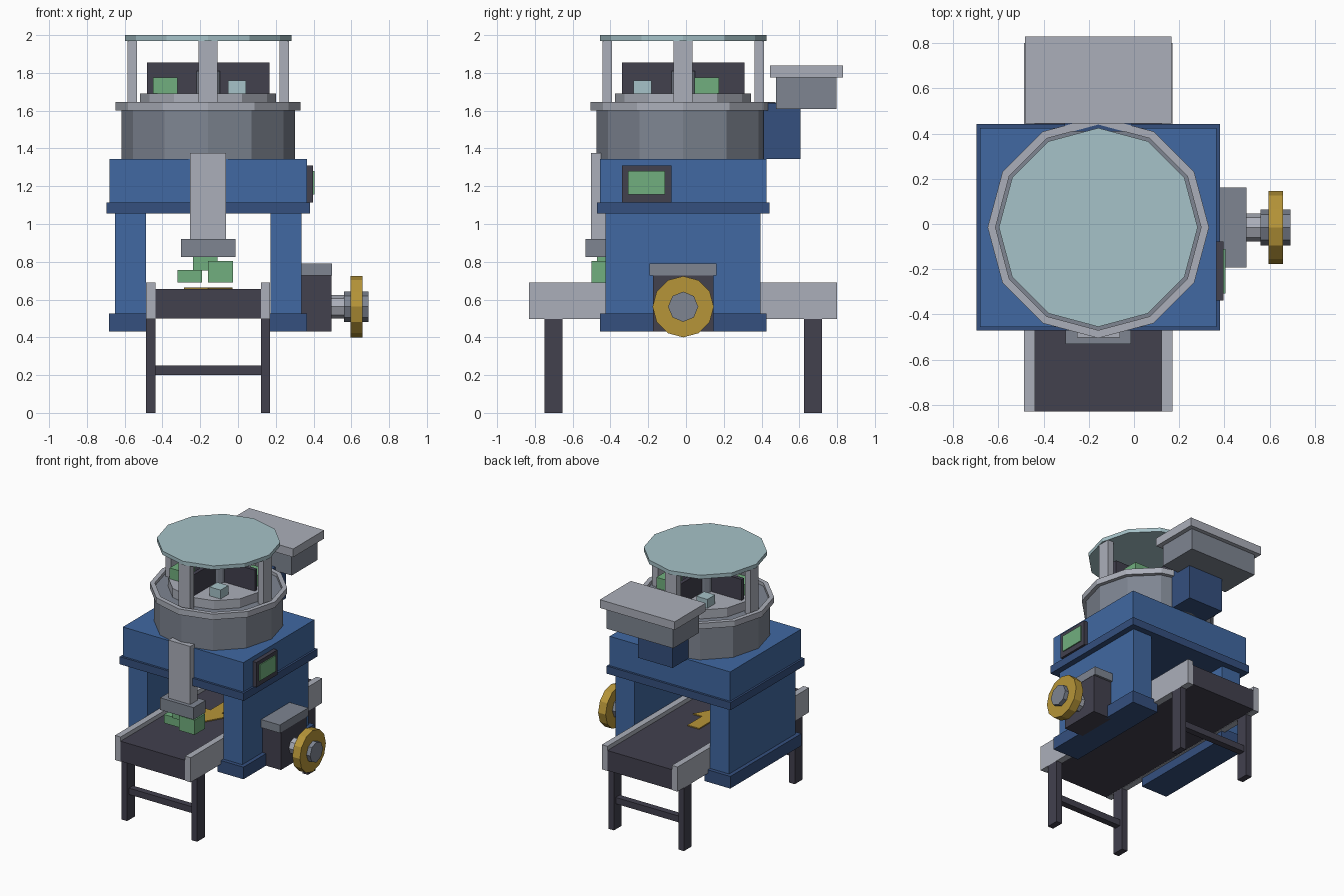
import bpy
import bmesh
from math import cos, sin, tau, pi

if "Cube" in bpy.data.objects:
    bpy.data.objects.remove(bpy.data.objects["Cube"])

CX, CY = -0.158, -0.015      # centre axis of the machine body


def material(name, rgb):
    m = bpy.data.materials.new(name)
    m.use_nodes = True
    m.diffuse_color = (*rgb, 1)
    m.node_tree.nodes["Principled BSDF"].inputs["Base Color"].default_value = (*rgb, 1)
    return m


BLUE = material("body blue", (0.052, 0.14, 0.36))
NAVY = material("trim navy", (0.035, 0.08, 0.21))
LIGHT = material("light grey metal", (0.41, 0.43, 0.49))
GREY = material("mid grey metal", (0.21, 0.235, 0.285))
DARK = material("dark charcoal", (0.054, 0.052, 0.076))
GLASS = material("pale glass", (0.38, 0.54, 0.58))
GREEN = material("product green", (0.165, 0.43, 0.21))
GOLD = material("brass yellow", (0.47, 0.30, 0.04))


def finish(name, bm, mat):
    bmesh.ops.recalc_face_normals(bm, faces=bm.faces)
    me = bpy.data.meshes.new(name)
    bm.to_mesh(me)
    bm.free()
    me.materials.append(mat)
    ob = bpy.data.objects.new(name, me)
    bpy.context.collection.objects.link(ob)
    return ob


def box(name, x, y, z, mat):
    """Box from (min, max) ranges on each axis."""
    bm = bmesh.new()
    bmesh.ops.create_cube(bm, size=1)
    for v in bm.verts:
        v.co = [r[0] if c < 0 else r[1] for c, r in zip(v.co, (x, y, z))]
    return finish(name, bm, mat)


def around(centre, half):
    return (centre - half, centre + half)


def lathe(name, profile, mat, sides=12):
    """Spin a closed (radius, height) outline about the machine axis."""
    bm = bmesh.new()
    rings = [[bm.verts.new((CX + r * cos(tau * i / sides), CY + r * sin(tau * i / sides), z))
              for r, z in profile] for i in range(sides)]
    n = len(profile)
    for i in range(sides):
        a, b = rings[i], rings[(i + 1) % sides]
        for j in range(n):
            k = (j + 1) % n
            bm.faces.new((a[j], b[j], b[k], a[k]))
    return finish(name, bm, mat)


def disc(name, radius, z, mat, sides=12):
    bm = bmesh.new()
    bmesh.ops.create_cone(bm, cap_ends=True, segments=sides, radius1=radius,
                          radius2=radius, depth=z[1] - z[0])
    ob = finish(name, bm, mat)
    ob.location = (CX, CY, sum(z) / 2)
    return ob


def axle(name, radius, x, mat, sides):
    """Cylinder lying along x at the drive wheel height."""
    ob = disc(name, radius, x, mat, sides)
    ob.rotation_euler = (0, pi / 2, 0)
    ob.location = (sum(x) / 2, CY, 0.562)
    return ob


# Body: two pillars on feet carry the upper housing
for side, label in ((-1, "right"), (1, "left")):
    box(label + "_foot", around(CX + side * 0.411, 0.113), around(CY, 0.44), (0.43, 0.525), NAVY)
    box(label + "_pillar", around(CX + side * 0.411, 0.082), around(CY, 0.41), (0.525, 1.06), BLUE)
box("housing_skirt", around(CX, 0.538), around(CY, 0.457), (1.055, 1.115), NAVY)
box("housing", around(CX, 0.523), around(CY, 0.44), (1.115, 1.345), BLUE)

# Drum, rim and turntable
disc("drum", 0.46, (1.345, 1.62), GREY)
lathe("drum_rim", [(0.455, 1.6), (0.49, 1.6), (0.49, 1.645), (0.455, 1.645)], LIGHT)
disc("turntable", 0.36, (1.62, 1.69), LIGHT)
disc("turntable_hub", 0.066, (1.69, 1.81), GREY)

# Crossed divider plates
box("divider_across", around(CX, 0.325), around(CY, 0.015), (1.69, 1.855), DARK)
box("divider_along", around(CX, 0.015), around(CY, 0.325), (1.69, 1.855), DARK)

# Products on the turntable, and the four canopy posts
for s in (-1, 1):
    box("turntable_green_box", around(CX + s * 0.227, 0.065), around(CY + s * 0.126, 0.065),
        (1.69, 1.775), GREEN)
    box("turntable_pale_box", around(CX + s * 0.153, 0.048), around(CY - s * 0.215, 0.048),
        (1.69, 1.76), GLASS)
    box("side_post", around(CX + s * 0.402, 0.025), around(CY, 0.05), (1.61, 1.97), LIGHT)
    box("end_post", around(CX, 0.05), around(CY + s * 0.402, 0.025), (1.61, 1.97), LIGHT)
disc("canopy", 0.44, (1.97, 2.0), GLASS)

# Feed hopper at the back
box("hopper_chute", around(CX, 0.15), (0.41, 0.605), (1.345, 1.64), NAVY)
box("hopper_bin", around(CX, 0.29), (0.477, 0.798), (1.61, 1.775), GREY)
box("hopper_lid", around(CX, 0.325), (0.445, 0.83), (1.775, 1.84), LIGHT)

# Front spout with falling products
box("spout_column", around(CX, 0.095), (-0.502, -0.412), (0.92, 1.375), LIGHT)
box("spout_head", around(CX, 0.145), (-0.532, -0.382), (0.825, 0.92), GREY)
box("falling_box_left", (-0.16, -0.027), (-0.5, -0.37), (0.69, 0.805), GREEN)
box("falling_box_right", (-0.32, -0.19), (-0.46, -0.35), (0.69, 0.757), GREEN)
box("falling_box_top", (-0.238, -0.108), (-0.47, -0.36), (0.755, 0.825), GREEN)

# Conveyor through the tunnel
LENGTH = (-0.83, 0.80)
box("conveyor_belt", around(CX, 0.28), LENGTH, (0.5, 0.657), DARK)
for s in (-1, 1):
    rail_x = around(CX + s * 0.304, 0.0245)
    box("conveyor_rail", rail_x, LENGTH, (0.497, 0.69), LIGHT)
    for e in (-1, 1):
        box("conveyor_leg", rail_x, around(CY + e * 0.687, 0.048), (0, 0.5), DARK)
    box("leg_crossbar", around(CX, 0.285), around(CY + s * 0.687, 0.025), (0.2, 0.25), DARK)

# Flow arrow on the belt
bm = bmesh.new()
half = [(0, -0.26), (0.128, -0.03), (0.05, -0.03), (0.05, 0.15)]
outline = half + [(-x, y) for x, y in reversed(half[1:])]
face = bm.faces.new([bm.verts.new((CX + x, CY + y, 0.656)) for x, y in outline])
top = bmesh.ops.extrude_face_region(bm, geom=[face])["geom"]
bmesh.ops.translate(bm, vec=(0, 0, 0.009), verts=[v for v in top if isinstance(v, bmesh.types.BMVert)])
finish("flow_arrow", bm, GOLD)

# Control panel on the side
box("panel_frame", (0.36, 0.397), (-0.338, -0.078), (1.115, 1.31), DARK)
box("panel_screen", (0.39, 0.405), (-0.307, -0.11), (1.155, 1.28), GREEN)

# Drive motor with handwheel
box("motor_body", (0.33, 0.495), around(CY, 0.16), (0.43, 0.73), DARK)
box("motor_cap", (0.33, 0.497), around(CY, 0.177), (0.727, 0.79), GREY)
axle("drive_shaft", 0.062, (0.49, 0.565), LIGHT, 8)
axle("wheel_hub", 0.08, (0.56, 0.692), GREY, 8)
axle("handwheel", 0.162, (0.595, 0.66), GOLD, 12)
